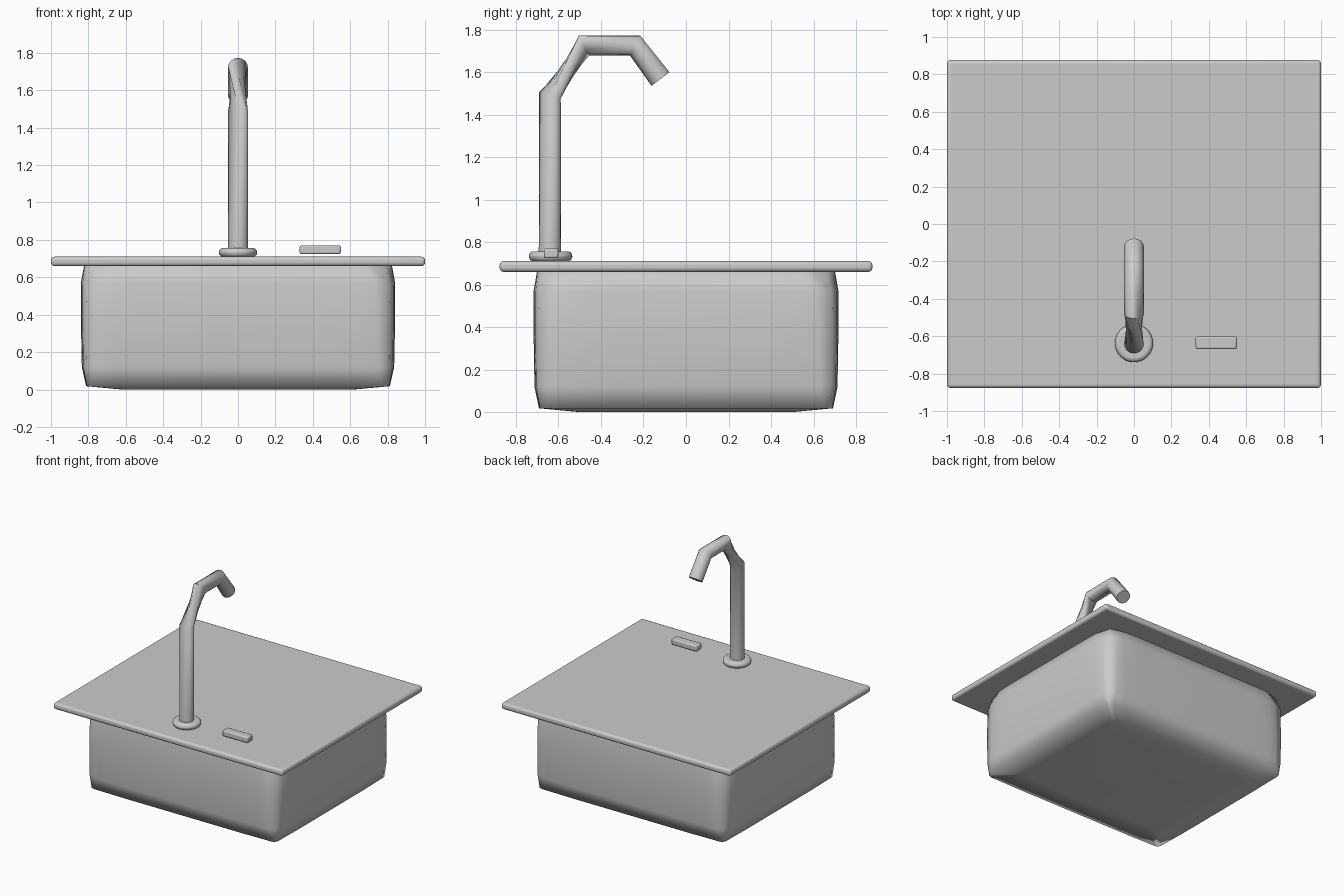
import bpy, bmesh, math
from mathutils import Vector

if "Cube" in bpy.data.objects:
    bpy.data.objects.remove(bpy.data.objects["Cube"])

steel = bpy.data.materials.new("brushed_steel")
steel.diffuse_color = (0.6, 0.6, 0.6, 1)
steel.use_nodes = True
steel.node_tree.nodes["Principled BSDF"].inputs["Base Color"].default_value = steel.diffuse_color


def make(name, bm):
    """Turn a bmesh into a named steel object."""
    bmesh.ops.recalc_face_normals(bm, faces=bm.faces)
    mesh = bpy.data.meshes.new(name)
    bm.to_mesh(mesh)
    bm.free()
    mesh.materials.append(steel)
    ob = bpy.data.objects.new(name, mesh)
    bpy.context.collection.objects.link(ob)
    return ob


def smooth(ob, angle):
    bpy.ops.object.select_all(action='DESELECT')
    ob.select_set(True)
    bpy.context.view_layer.objects.active = ob
    bpy.ops.object.shade_smooth_by_angle(angle=math.radians(angle))


def bevel(ob, width, segments):
    mod = ob.modifiers.new("rounded_edges", 'BEVEL')
    mod.width, mod.segments = width, segments
    mod.limit_method = 'ANGLE'


def box(name, centre, size, width, segments):
    bm = bmesh.new()
    bmesh.ops.create_cube(bm, size=1)
    for v in bm.verts:
        v.co = Vector(centre) + Vector([a * b for a, b in zip(v.co, size)])
    ob = make(name, bm)
    bevel(ob, width, segments)
    smooth(ob, 40)
    return ob


def loft(name, rings, angle):
    """Bridge closed rings of points and cap both ends."""
    bm = bmesh.new()
    loops = [[bm.verts.new(p) for p in ring] for ring in rings]
    n = len(loops[0])
    for a, b in zip(loops, loops[1:]):
        for i in range(n):
            j = (i + 1) % n
            bm.faces.new((a[i], a[j], b[j], b[i]))
    bm.faces.new(loops[0])
    bm.faces.new(loops[-1])
    ob = make(name, bm)
    smooth(ob, angle)
    return ob


def basin_ring(a, b, r, z):
    """Rectangle outline with softened corners, counter-clockwise."""
    corner = [(a, b - 0.28), (a - 0.003, b - 0.16), (a - 0.1 * r, b - r),
              (a - 0.3 * r, b - 0.3 * r), (a - r, b - 0.1 * r),
              (a - 0.16, b - 0.003), (a - 0.28, b)]
    pts = []
    for sx, sy in ((1, 1), (-1, 1), (-1, -1), (1, -1)):
        part = [(x * sx, y * sy, z) for x, y in corner]
        pts += part if sx * sy > 0 else part[::-1]
    return pts


# Worktop slab
box("worktop", (0, 0, 0.685), (2, 1.754, 0.05), 0.018, 3)

# Basin hanging under the worktop
loft("basin", [basin_ring(0.822, 0.70, 0.13, 0.67),
               basin_ring(0.84, 0.717, 0.10, 0.57),
               basin_ring(0.84, 0.717, 0.09, 0.36),
               basin_ring(0.835, 0.713, 0.08, 0.12),
               basin_ring(0.812, 0.692, 0.04, 0.018),
               basin_ring(0.62, 0.50, 0.04, 0.0)], 180)

# Tap spout: round rings along a bent path, twisted at the first bend
path = [Vector((0, y, z)) for y, z in
        ((-0.64, 0.71), (-0.64, 1.49), (-0.48, 1.725), (-0.24, 1.725), (-0.12, 1.567))]
SIDES, RADIUS = 16, 0.053
rings = []
for i, c in enumerate(path):
    before = (c - path[i - 1]).normalized() if i else Vector()
    after = (path[i + 1] - c).normalized() if i + 1 < len(path) else Vector()
    along = (before + after).normalized()
    outer = Vector((0, -along.z, along.y))
    twist = math.pi / 2 if i >= 2 else 0
    angles = [2 * math.pi * k / SIDES + twist for k in range(SIDES)]
    rings.append([c + RADIUS * (math.cos(t) * Vector((1, 0, 0)) + math.sin(t) * outer)
                  for t in angles])
loft("tap_spout", rings, 60)

# Collar around the foot of the tap
bm = bmesh.new()
bmesh.ops.create_cone(bm, cap_ends=True, segments=32, radius1=0.102, radius2=0.102, depth=0.047)
bmesh.ops.translate(bm, verts=bm.verts, vec=(0, -0.637, 0.733))
collar = make("tap_collar", bm)
bevel(collar, 0.022, 4)
smooth(collar, 40)

# Tap lever beside the spout
box("tap_lever", (0.44, -0.635, 0.747), (0.22, 0.068, 0.046), 0.009, 2)
